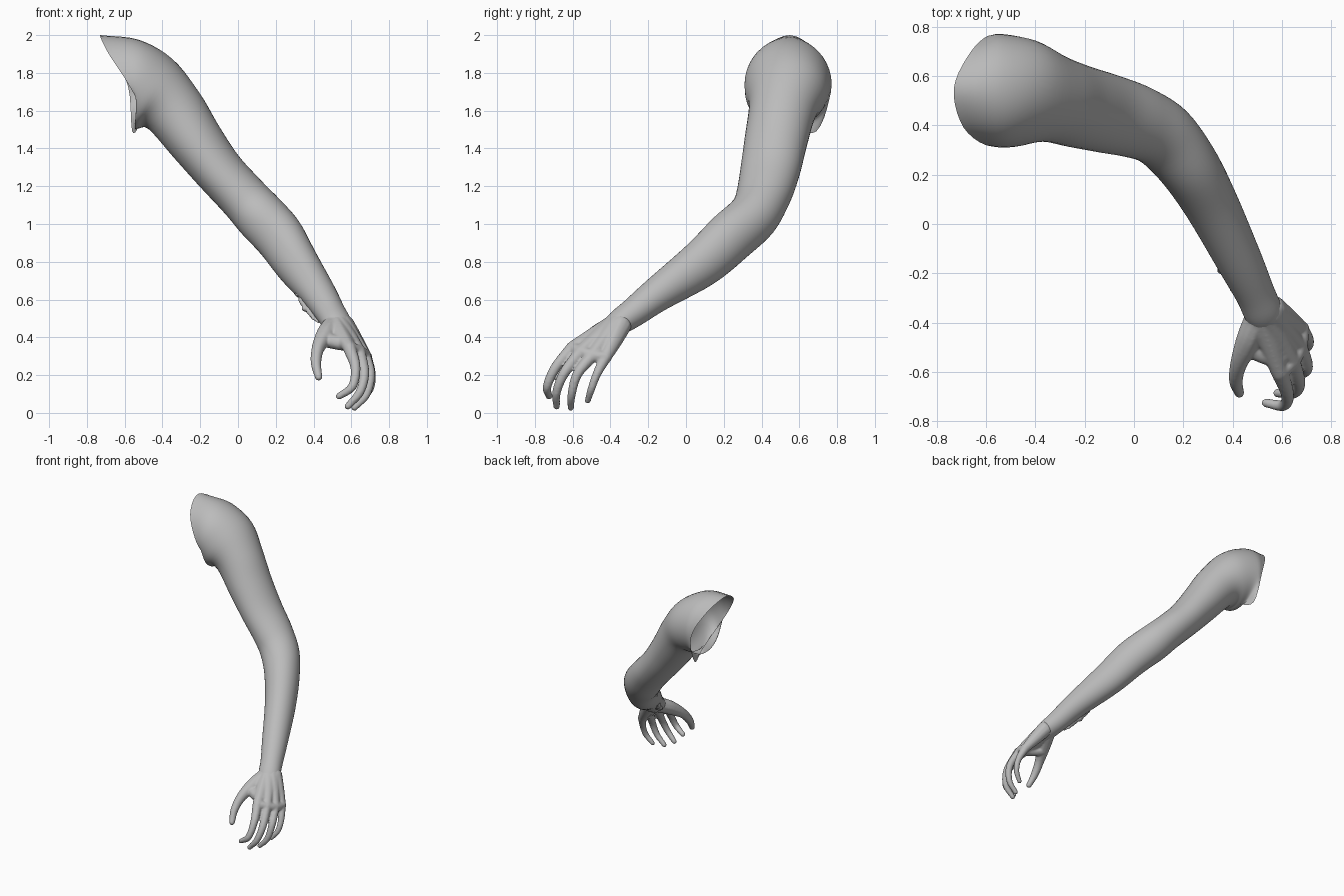
import bpy, bmesh, math, random
from mathutils import Vector as V

if "Cube" in bpy.data.objects:
    bpy.data.objects.remove(bpy.data.objects["Cube"])

random.seed(4)
SIDES = 40

skin = bpy.data.materials.new("clay_grey")
skin.diffuse_color = (0.5, 0.5, 0.5, 1)
skin.use_nodes = True
skin.node_tree.nodes["Principled BSDF"].inputs["Base Color"].default_value = skin.diffuse_color


def spline(a, b, c, d, t):
    """Catmull-Rom point between b and c."""
    return 0.5 * (2 * b + (c - a) * t + (2 * a - 5 * b + 4 * c - d) * t * t
                  + (3 * b - a - 3 * c + d) * t ** 3)


def resample(pts, steps):
    """Smooth open path through pts."""
    p = [2 * pts[0] - pts[1]] + list(pts) + [2 * pts[-1] - pts[-2]]
    out = [spline(*p[i:i + 4], k / steps) for i in range(len(pts) - 1) for k in range(steps)]
    return out + [pts[-1]]


def finish(name, bm):
    me = bpy.data.meshes.new(name)
    bm.to_mesh(me)
    bm.free()
    me.materials.append(skin)
    me.polygons.foreach_set("use_smooth", [True] * len(me.polygons))
    ob = bpy.data.objects.new(name, me)
    bpy.context.collection.objects.link(ob)
    return ob


def loft(name, rings):
    """Skin a list of equal rings into an open tube."""
    bm = bmesh.new()
    vs = [[bm.verts.new(p) for p in r] for r in rings]
    n = len(rings[0])
    for a, b in zip(vs, vs[1:]):
        for j in range(n):
            k = (j + 1) % n
            bm.faces.new((a[j], b[j], b[k], a[k]))
    bmesh.ops.recalc_face_normals(bm, faces=bm.faces)
    return finish(name, bm)


def ellipse(c, u, v, n=SIDES):
    return [c + u * math.cos(2 * math.pi * i / n) + v * math.sin(2 * math.pi * i / n)
            for i in range(n)]


def tube_rings(sections):
    """Rings square to the path; each section is centre, side radius, upper radius."""
    cs = [V(s[0]) for s in sections]
    out = []
    for i, (c, ru, rv) in enumerate(sections):
        t = (cs[min(i + 1, len(cs) - 1)] - cs[max(i - 1, 0)]).normalized()
        u = t.cross(V((0, 0, 1))).normalized()
        out.append(ellipse(cs[i], u * ru, u.cross(t) * rv))
    return out


# Arm: open shoulder rim, deltoid, upper arm, elbow, forearm, wrist
rim_pts = [V(p) for p in [(-.58, .315, 1.74), (-.69, .39, 1.91), (-.73, .55, 2.0), (-.66, .70, 1.90),
                          (-.58, .765, 1.72), (-.56, .69, 1.49), (-.52, .54, 1.53), (-.51, .38, 1.60)]]
rim = [spline(*[rim_pts[(i + k) % 8] for k in (-1, 0, 1, 2)], j / 5)
       for i in range(8) for j in range(5)]
shoulder = [ellipse(V((-.535, .54, 1.74)), V((0, -.23, 0)), V((.01, 0, .235))),
            ellipse(V((-.44, .53, 1.69)), V((-.03, -.215, 0)), V((.09, 0, .185)))]
limb = tube_rings([((-.34, .51, 1.60), .18, .165),
                   ((-.22, .475, 1.435), .168, .145),
                   ((-.10, .445, 1.28), .16, .13),
                   ((.02, .41, 1.15), .148, .128),
                   ((.12, .355, 1.04), .138, .135),
                   ((.22, .235, .93), .125, .138),
                   ((.315, .075, .785), .11, .125),
                   ((.43, -.155, .625), .092, .092),
                   ((.49, -.28, .53), .080, .077),
                   ((.525, -.36, .475), .078, .066),
                   ((.55, -.42, .43), .065, .045)])
control = [rim] + shoulder + limb
columns = [resample([r[j] for r in control], 5) for j in range(SIDES)]
loft("arm", list(zip(*columns)))

# Hand: metacarpals, fingers and thumb as bead chains fused into one skin
bm = bmesh.new()


def chain(joints, steps=12):
    """Beads along a smooth path; each joint is x, y, z, radius."""
    for p in resample([V(j) for j in joints], steps):
        ret = bmesh.ops.create_icosphere(bm, subdivisions=2, radius=p[3])
        bmesh.ops.translate(bm, verts=ret["verts"], vec=p.xyz)


fingers = {
    "index": [(.59, -.60, .345, .036), (.622, -.69, .24, .028), (.605, -.735, .14, .024), (.535, -.725, .088, .019)],
    "middle": [(.64, -.555, .325, .036), (.668, -.645, .21, .028), (.645, -.685, .11, .024), (.582, -.685, .035, .019)],
    "ring": [(.67, -.495, .305, .034), (.70, -.575, .205, .027), (.68, -.605, .10, .023), (.617, -.61, .028, .018)],
    "little": [(.678, -.425, .295, .032), (.706, -.47, .21, .024), (.70, -.50, .13, .021), (.655, -.52, .065, .017)],
}
wrist = [(.505, -.36, .48), (.525, -.365, .48), (.545, -.36, .475), (.56, -.345, .465)]
for w, f in zip(wrist, fingers.values()):
    mid = V(w).lerp(V(f[0][:3]), .5)
    chain([(*w, .058), (*mid, .047), f[0]])
    chain(f)

# Webs across the knuckles
knuckles = [f[0] for f in fingers.values()]
chain([(*k[:3], .034) for k in knuckles], 6)
# Thumb with its fleshy base
chain([(.505, -.375, .465, .056), (.465, -.47, .415, .052), (.425, -.565, .345, .036),
       (.413, -.635, .265, .029), (.427, -.685, .19, .021)])
# Web between thumb and index
chain([(.47, -.50, .385, .04), (.53, -.53, .372, .04), (.585, -.54, .365, .04)], 8)

hand = finish("hand", bm)
mod = hand.modifiers.new("fuse", "REMESH")
mod.mode = "VOXEL"
mod.voxel_size = .007
mod.use_smooth_shade = True
mod = hand.modifiers.new("soften", "SMOOTH")
mod.factor = .5
mod.iterations = 5

# Ragged fold of skin along the inner wrist
path = resample([V(p) for p in [(.30, -.03, .68), (.335, -.12, .61), (.38, -.21, .535), (.42, -.29, .485)]], 6)
loft("wrist_fold", tube_rings(
    [(p + V((random.uniform(-.008, .008), 0, random.uniform(-.008, .008))),
      .006 + .022 * math.sin(math.pi * i / (len(path) - 1)) * random.uniform(.6, 1.1),
      .005 + .014 * math.sin(math.pi * i / (len(path) - 1))) for i, p in enumerate(path)]))
